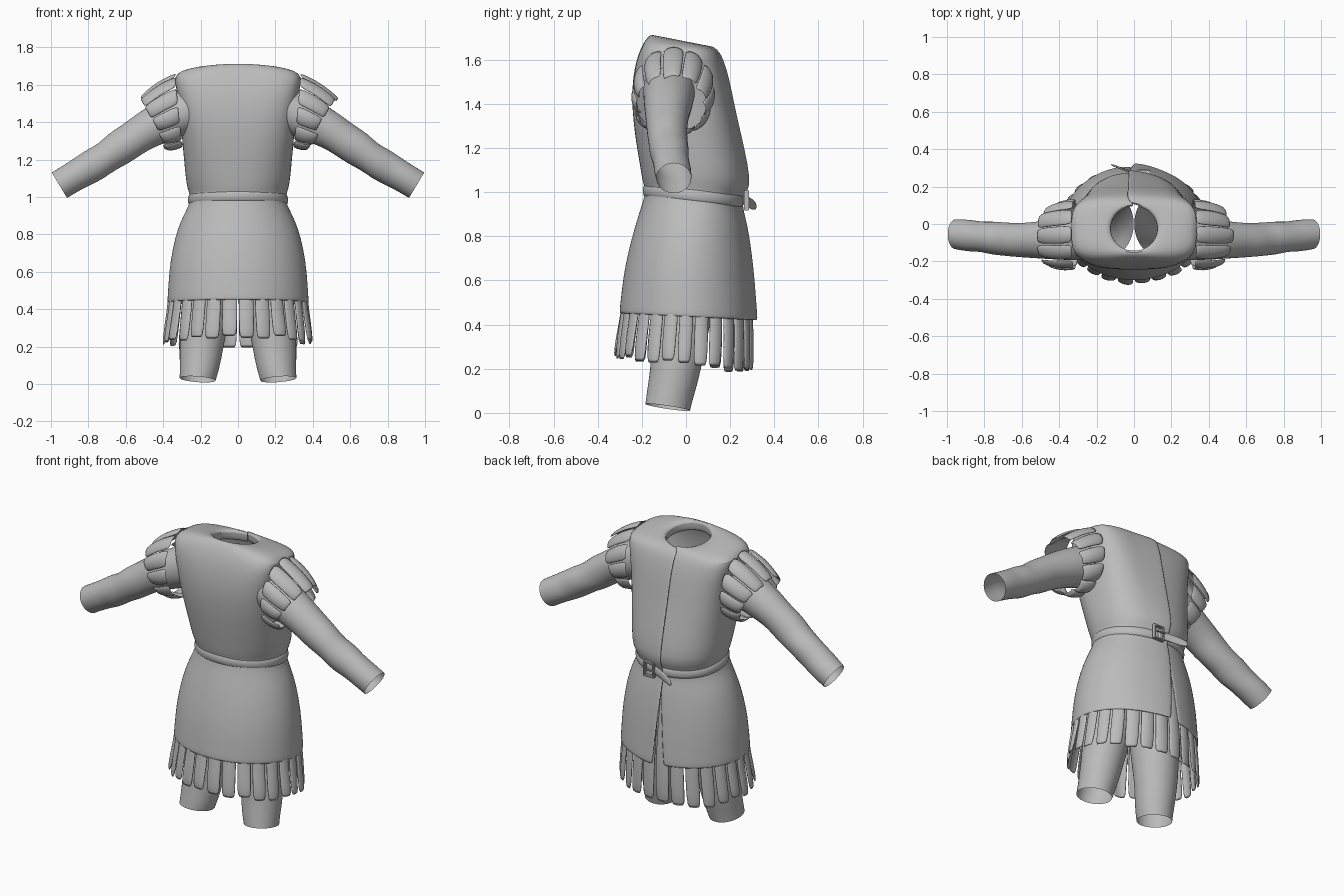
import bpy, bmesh, math, random
from mathutils import Vector

if "Cube" in bpy.data.objects:
    bpy.data.objects.remove(bpy.data.objects["Cube"])

random.seed(4)
TAU = math.tau
cloth = bpy.data.materials.new("grey_cloth")
cloth.diffuse_color = (0.5, 0.5, 0.5, 1)
cloth.use_nodes = True
cloth.node_tree.nodes["Principled BSDF"].inputs["Base Color"].default_value = cloth.diffuse_color


def finish(name, bm, subsurf=0, thick=0.0, angle=40):
    bmesh.ops.recalc_face_normals(bm, faces=bm.faces)
    me = bpy.data.meshes.new(name)
    bm.to_mesh(me)
    bm.free()
    ob = bpy.data.objects.new(name, me)
    bpy.context.collection.objects.link(ob)
    me.materials.append(cloth)
    if thick:
        m = ob.modifiers.new("thickness", 'SOLIDIFY')
        m.thickness, m.offset = thick, -1
    if subsurf:
        m = ob.modifiers.new("smooth", 'SUBSURF')
        m.levels = m.render_levels = subsurf
    bpy.ops.object.select_all(action='DESELECT')
    ob.select_set(True)
    bpy.context.view_layer.objects.active = ob
    bpy.ops.object.shade_smooth_by_angle(angle=math.radians(angle))
    return ob


def add_grid(bm, rows, wrap=False):
    vs = [[bm.verts.new(p) for p in r] for r in rows]
    n = len(rows[0])
    for a, b in zip(vs, vs[1:]):
        for i in range(n if wrap else n - 1):
            j = (i + 1) % n
            bm.faces.new((a[i], a[j], b[j], b[i]))


def oval(row, a, off=0.0):
    """Point on a rounded section: z, half width, front y, back y, squareness, tilt."""
    z, hw, y0, y1, n, t = row
    c, s = math.cos(a), math.sin(a)
    r = (abs(c) ** n + abs(s) ** n) ** (-1 / n)
    y = (y0 + y1) / 2 + ((y1 - y0) / 2 + off) * s * r
    return Vector(((hw + off) * c * r, y, z - t * y))


# Tunic: sections from hem to collar, open down the back with an overlapping edge
TUNIC = [
    (.435, .378, -.302, .312, 2, .05), (.46, .377, -.300, .311, 2, .05),
    (.55, .371, -.290, .304, 2, .05), (.65, .363, -.277, .296, 2, .04),
    (.785, .337, -.246, .279, 2, .03), (.87, .307, -.220, .264, 2, .04),
    (.93, .277, -.200, .250, 2.1, .07), (.985, .252, -.180, .242, 2.2, .1),
    (1.03, .262, -.196, .268, 2.2, .08), (1.065, .276, -.200, .281, 2.3, .04),
    (1.20, .288, -.222, .252, 2.5, 0), (1.30, .298, -.236, .228, 2.8, 0),
    (1.42, .306, -.246, .202, 3.2, 0), (1.52, .320, -.240, .182, 3.6, 0),
    (1.60, .334, -.224, .158, 4, 0), (1.640, .338, -.205, .140, 4, .05),
    (1.664, .312, -.186, .125, 3.5, .12), (1.680, .230, -.165, .112, 2.6, .18),
    (1.684, .140, -.152, .102, 2, .2), (1.676, .122, -.140, .092, 2, .2),
    (1.620, .126, -.146, .100, 2, .2)]
bm = bmesh.new()
rows, N = [], 64
for sec in TUNIC:
    k = max(0, (.95 - sec[0]) / .5)
    a0, a1 = .03 + .13 * k, TAU + .10 - .10 * k
    pts = []
    for i in range(N + 1):
        u = i / N
        lift = .014 * max(0, (u - .93) / .07)
        pts.append(oval(sec, math.pi / 2 + a0 + u * (a1 - a0), lift))
    rows.append(pts)
add_grid(bm, rows)
finish("tunic", bm, 1, .01)


def strip(bm, fn, rows, cols=5, bulge=.009):
    """Curved slat: fn(u, v) gives a point and its outward direction."""
    out = []
    for v in rows:
        r = []
        for i in range(cols):
            u = i / (cols - 1)
            p, d = fn(u, v)
            r.append(p + d * bulge * (1 - (2 * u - 1) ** 2))
        out.append(r)
    add_grid(bm, out)


# Skirt strips hanging below the hem, longer toward the back
SKIRT = [(.90, .280, -.195, .235, 2, 0), (.65, .350, -.264, .280, 2, 0),
         (.44, .366, -.290, .296, 2, 0), (.33, .382, -.308, .300, 2, 0),
         (.215, .396, -.316, .296, 2, 0)]
COUNT = 26
bm = bmesh.new()
for k in range(COUNT):
    w = TAU / COUNT
    a0 = -math.pi / 2 + k * w
    back = math.sin(a0 + w / 2)
    low, out, skew = random.uniform(-.012, .012), random.uniform(-.004, .006), random.uniform(-.004, .006)

    def skirt_pt(u, v):
        z, hw, y0, y1, n, t = SKIRT[v]
        f = max(0, (.44 - z) / .225)
        z += f * (low - .035 * back)
        fill = .96 - .07 * f
        a = a0 + w * (.5 + (u - .5) * fill)
        p = oval((z, hw, y0, y1, n, 0), a, f * (out + skew * (2 * u - 1)))
        return p, Vector((math.cos(a), math.sin(a), 0))

    strip(bm, skirt_pt, range(0 if back > .95 else 1, 5))
finish("skirt_strips", bm, 1, .01)


# Arms, shoulder strips and legs on both sides
ARM = [(.25, -.075, 1.47, .12), (.40, -.08, 1.405, .113), (.50, -.085, 1.352, .1),
       (.57, -.087, 1.305, .094), (.64, -.085, 1.258, .094), (.70, -.08, 1.215, .086),
       (.76, -.075, 1.178, .09), (.82, -.068, 1.142, .082), (.88, -.062, 1.108, .084),
       (.955, -.055, 1.063, .08)]
LEG = [(.216, -.083, .025, .097, .102), (.208, -.074, .07, .104, .106),
       (.200, -.058, .14, .113, .113), (.190, -.038, .25, .123, .118),
       (.165, -.020, .45, .140, .140), (.130, 0, .70, .130, .170)]
# ring centre x, y, z; up vector x, z; y radius
SHOULDER = [(.315, -.055, 1.466, .018, .186, .180), (.375, -.060, 1.440, .038, .175, .180),
            (.425, -.064, 1.414, .056, .152, .168), (.458, -.067, 1.397, .070, .124, .150)]
for side, label in ((1, "right"), (-1, "left")):
    bm = bmesh.new()
    rows = []
    for i, (x, y, z, r) in enumerate(ARM):
        a, b = ARM[max(0, i - 1)], ARM[min(len(ARM) - 1, i + 1)]
        d = Vector((b[0] - a[0], 0, b[2] - a[2])).normalized()
        up = Vector((-d.z, 0, d.x))
        ring = []
        for j in range(24):
            t = TAU * j / 24
            # soft sleeve wrinkles, fading at the cuff
            rr = r + (.004 * math.sin(2 * t + i * 2.1) if 2 < i < 9 else 0)
            p = Vector((x, y, z)) + up * rr * math.cos(t) + Vector((0, rr * math.sin(t), 0))
            ring.append((p.x * side, p.y, p.z))
        rows.append(ring)
    add_grid(bm, rows, True)
    finish(label + "_sleeve", bm, 1)

    bm = bmesh.new()
    for k in range(11):
        w = TAU / 11
        tilt, long = random.uniform(.003, .010), random.uniform(-.012, .008)

        def shoulder_pt(u, v):
            x, y, z, ux, uz, ry = SHOULDER[v]
            t = w * (k - .5 + .5 + (u - .5) * .97)
            f = v / 3
            d = Vector((ux * math.cos(t) * side, ry * math.sin(t), uz * math.cos(t)))
            n = d.normalized()
            p = Vector((x * side, y, z)) + d + n * tilt * f * (2 * u - 1)
            p += Vector((.9 * side, 0, -.45)) * long * f * f
            return p, n

        strip(bm, shoulder_pt, range(4), bulge=.012)
    finish(label + "_shoulder_strips", bm, 1, .009)

    bm = bmesh.new()
    rows = []
    for i, (x, y, z, rx, ry) in enumerate(LEG):
        tilt = .15 if i == 0 else .08 if i == 1 else 0
        ring = []
        for j in range(24):
            c, s = math.cos(TAU * j / 24), math.sin(TAU * j / 24)
            ring.append(((x + rx * c) * side, y + ry * s, z - tilt * ry * s + tilt * .5 * rx * c))
        rows.append(ring)
    add_grid(bm, rows, True)
    finish(label + "_trouser_leg", bm, 1)

# Belt: rounded band, sloping down toward the back
bm = bmesh.new()
BAND = [(-.031, -.012), (-.031, .004), (-.022, .013), (0, .017), (.022, .013), (.031, .004), (.031, -.012)]
add_grid(bm, [[oval((.987 + dz, .252, -.18, .246, 2.1, .1), TAU * i / 64, off)
               for i in range(64)] for dz, off in BAND], True)
finish("belt", bm, 1)

# Free belt end
bm = bmesh.new()
TAIL = [(.05, .262, .964, .027), (0, .276, .961, .027), (-.05, .292, .952, .027),
        (-.10, .312, .940, .025), (-.122, .320, .935, .012)]
add_grid(bm, [[(x, y, z - h), (x, y + .004, z), (x, y, z + h)] for x, y, z, h in TAIL])
finish("belt_end", bm, 1, .01)


def bar(bm, loc, size):
    made = bmesh.ops.create_cube(bm, size=1)["verts"]
    for v in made:
        v.co = Vector(loc) + Vector(v.co[i] * size[i] for i in range(3))
    edges = list({e for v in made for e in v.link_edges})
    bmesh.ops.bevel(bm, geom=edges, offset=.003, segments=2, affect='EDGES')


# Buckle: square frame with a prong
bm = bmesh.new()
for s in (-1, 1):
    bar(bm, (.055 + s * .03, .274, .963), (.012, .022, .092))
    bar(bm, (.055, .274, .963 + s * .04), (.06, .022, .012))
bar(bm, (.05, .288, .963), (.07, .008, .010))
finish("buckle", bm)
